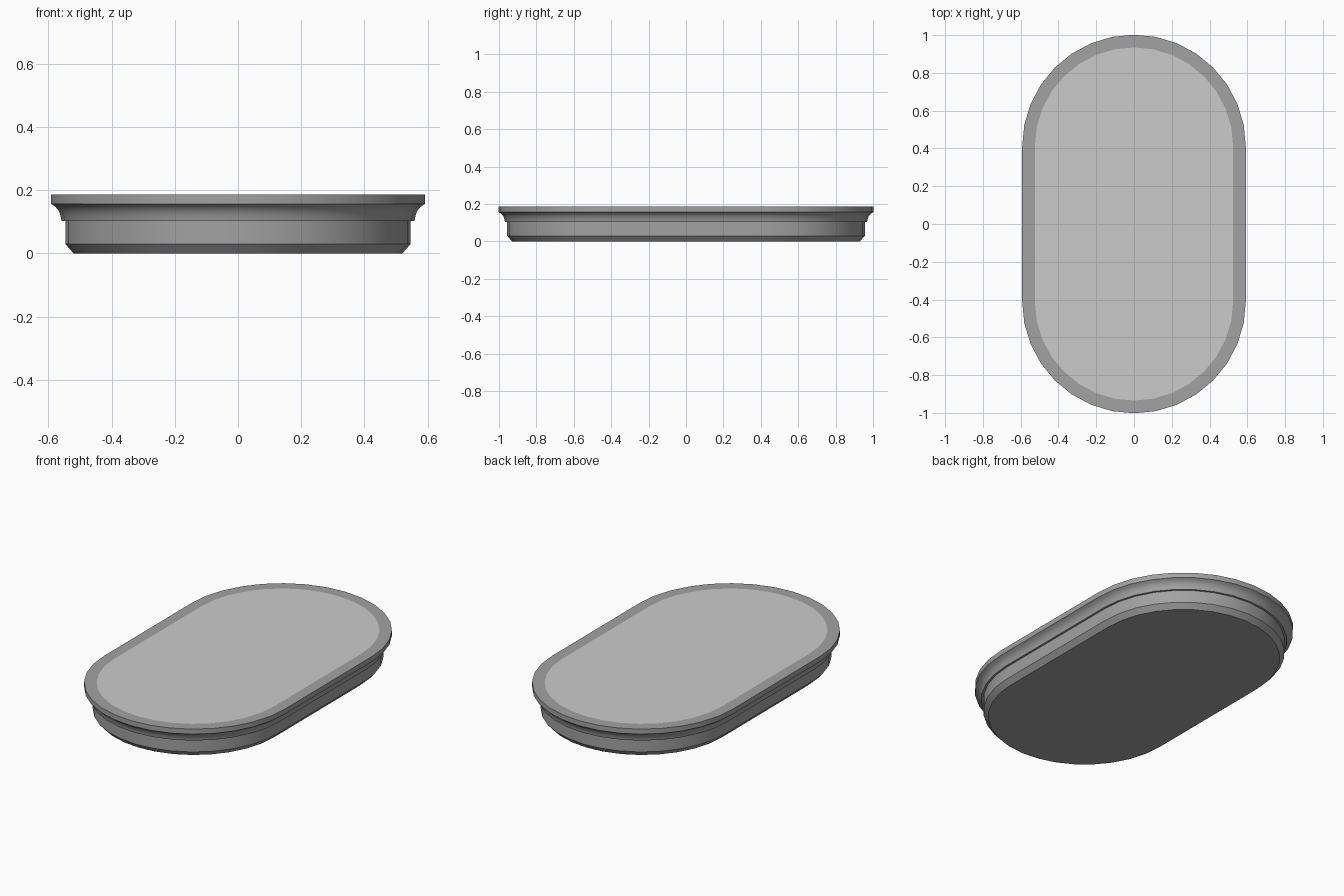
import bpy, bmesh, math

if "Cube" in bpy.data.objects:
    bpy.data.objects.remove(bpy.data.objects["Cube"])

HALF_STRAIGHT = 0.41   # half length of the straight sides
SEG = 16               # sides per rounded end


def stadium(r, z):
    pts = []
    for end in (0, 1):
        for i in range(SEG + 1):
            a = math.pi * (end + i / SEG)
            y0 = HALF_STRAIGHT if end == 0 else -HALF_STRAIGHT
            pts.append((r * math.cos(a), y0 + r * math.sin(a), z))
    return pts


def loft(name, profile, color, cap_bottom=False, cap_top=False):
    bm = bmesh.new()
    rings = [[bm.verts.new(p) for p in stadium(r, z)] for r, z in profile]
    for lo, hi in zip(rings, rings[1:]):
        n = len(lo)
        for i in range(n):
            j = (i + 1) % n
            bm.faces.new((lo[i], lo[j], hi[j], hi[i]))
    if cap_bottom:
        bm.faces.new(rings[0][::-1])
    if cap_top:
        bm.faces.new(rings[-1])
    me = bpy.data.meshes.new(name)
    bm.to_mesh(me)
    bm.free()
    ob = bpy.data.objects.new(name, me)
    bpy.context.collection.objects.link(ob)
    if color:
        mat = bpy.data.materials.new(name + "_material")
        mat.diffuse_color = (*color, 1)
        mat.use_nodes = True
        mat.node_tree.nodes["Principled BSDF"].inputs["Base Color"].default_value = mat.diffuse_color
        me.materials.append(mat)
    bpy.ops.object.select_all(action='DESELECT')
    ob.select_set(True)
    bpy.context.view_layer.objects.active = ob
    bpy.ops.object.shade_smooth_by_angle(angle=math.radians(40))
    return ob


DARK = (0.36, 0.36, 0.36)

# chamfered lower housing with flared rim, open in the middle of the top
loft("housing", [(0.52, 0), (0.546, 0.03), (0.546, 0.103), (0.558, 0.103),
                 (0.561, 0.118), (0.567, 0.135), (0.578, 0.148), (0.592, 0.157),
                 (0.592, 0.187), (0.525, 0.187)], DARK, cap_bottom=True)

# flush panel filling the rim
loft("top_panel", [(0.525, 0.187)], None, cap_top=True)
